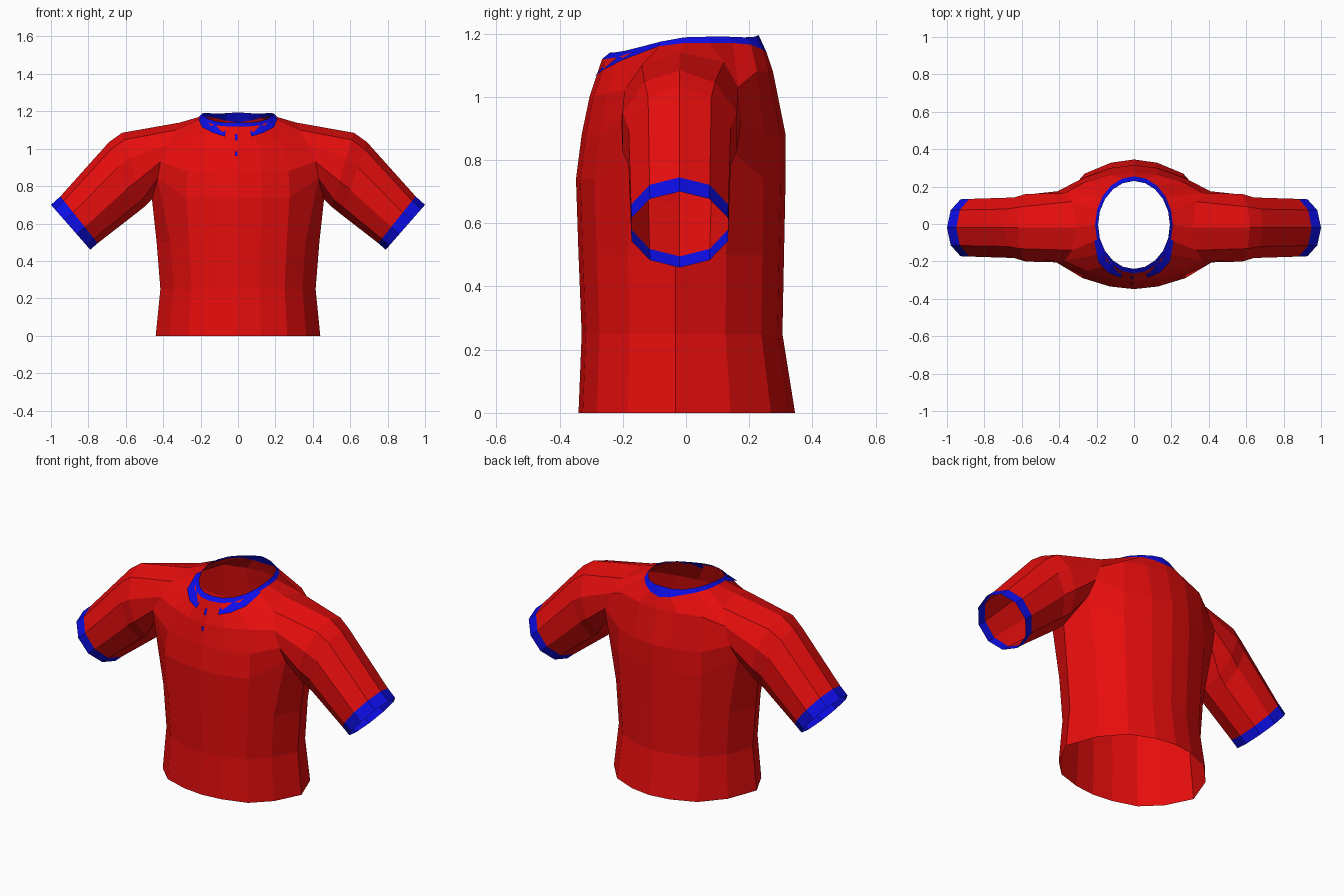
import bpy, bmesh
from math import sin, cos, pi
from mathutils import Vector as V

if "Cube" in bpy.data.objects:
    bpy.data.objects.remove(bpy.data.objects["Cube"], do_unlink=True)


def material(name, rgb):
    m = bpy.data.materials.new(name)
    m.use_nodes = True
    m.diffuse_color = (*rgb, 1)
    m.node_tree.nodes["Principled BSDF"].inputs["Base Color"].default_value = (*rgb, 1)
    return m


red = material("red cloth", (0.8, 0.004, 0.004))
blue = material("blue trim", (0.004, 0.004, 0.8))


def build(name, strips, mat, mirror=True):
    """Skin each (lower row, upper row) pair of points with quads, then mirror."""
    bm = bmesh.new()
    for low, high in strips:
        for i in range(len(low) - 1):
            quad = (low[i], low[i + 1], high[i + 1], high[i])
            bm.faces.new([bm.verts.new(p) for p in quad])
    bmesh.ops.remove_doubles(bm, verts=bm.verts, dist=0.0005)
    bmesh.ops.recalc_face_normals(bm, faces=bm.faces)
    mesh = bpy.data.meshes.new(name)
    bm.to_mesh(mesh)
    bm.free()
    mesh.materials.append(mat)
    ob = bpy.data.objects.new(name, mesh)
    bpy.context.collection.objects.link(ob)
    if mirror:
        mod = ob.modifiers.new("Mirror", "MIRROR")
        mod.merge_threshold = 0.001
    return ob


# Torso cross-section, front centre round to back centre
PROFILE = [(0, -1), (.28, -.96), (.6, -.83), (.83, -.54), (1, -.1),
           (.85, .41), (.6, .78), (.28, .95), (0, 1)]


def torso_row(z, w, front, back):
    return [V((w * x, y * (front if y < 0 else back), z)) for x, y in PROFILE]


# Armhole loop, from the armpit up the front, over the top, down the back
arm = [V(p) for p in [
    (.46, -.03, .73), (.43, -.17, .84), (.415, -.205, .93), (.37, -.195, 1.02),
    (.33, -.14, 1.10), (.31, -.02, 1.14), (.33, .12, 1.11), (.37, .165, 1.03),
    (.41, .175, .93), (.43, .13, .84)]]

# Lower torso rows
rows = [torso_row(0, .44, .34, .345), torso_row(.25, .415, .33, .305),
        torso_row(.5, .435, .34, .31)]
chest = torso_row(.74, .46, .348, .315)
chest[3:6] = [arm[1], arm[0], arm[9]]
rows.append(chest)

# Upper chest and back, on both sides of the armhole
upper = torso_row(.88, .45, .33, .315)
yoke_front = [V((0, -.305, 1)), V((.12, -.292, 1)), V((.25, -.25, 1.01))]
yoke_back = [V((.26, .225, 1.08)), V((.13, .262, 1.08)), V((0, .275, 1.08))]

# Neck opening and collar rim
NECK_Z = [1.12, 1.12, 1.125, 1.145, 1.16, 1.17, 1.17, 1.17, 1.165, 1.15, 1.14]
RIM_Z = [1.14, 1.14, 1.145, 1.158, 1.175, 1.188, 1.19, 1.19, 1.188, 1.19, 1.195]


def neck_loop(rx, ry, heights):
    return [V((rx * sin(i * pi / 10), -.005 - ry * cos(i * pi / 10), z))
            for i, z in enumerate(heights)]


neck = neck_loop(.208, .26, NECK_Z)
rim = neck_loop(.192, .235, RIM_Z)

strips = list(zip(rows, rows[1:]))
strips += [(chest[:4], upper[:3] + [arm[2]]),
           (upper[:3] + [arm[2]], yoke_front + [arm[3]]),
           (chest[5:], [arm[8]] + upper[6:]),
           ([arm[8]] + upper[6:], [arm[7]] + yoke_back),
           (yoke_front + arm[3:8] + yoke_back, neck)]


# Sleeve rings
def sleeve_ring(top, bottom, half_depth):
    t, b = V((top[0], -.02, top[1])), V((bottom[0], -.02, bottom[1]))
    mid, up = (t + b) / 2, (t - b) / 2
    return [mid - up * cos(k * pi / 5) - V((0, half_depth * sin(k * pi / 5), 0))
            for k in range(10)]


shoulder = sleeve_ring((.62, 1.085), (.50, .69), .19)
upper_arm = sleeve_ring((.69, 1.035), (.55, .65), .17)
hem = sleeve_ring((.95, .745), (.75, .495), .162)
end = sleeve_ring((1.0, .70), (.79, .46), .16)
closed = [r + r[:1] for r in (arm, shoulder, upper_arm, hem, end)]
strips += list(zip(closed[:4], closed[1:4]))

build("shirt_body", strips, red)
build("sleeve_cuffs", [(closed[3], closed[4])], blue)

# Collar band with folded front flaps
build("collar_band", [(neck, rim)], blue)
flap = [V(p) for p in [(.07, -.288, 1.065), (.135, -.262, 1.085),
                       (.192, -.203, 1.115), (.212, -.09, 1.158)]]
build("collar_flaps", [(flap, rim[1:5])], blue)

# Front fastening marks
for label, z0, z1 in (("lower", .96, .985), ("upper", 1.045, 1.08)):
    edge = [[V((x, -.312 + .375 * (z - 1) if z > 1 else -.312 + .21 * (z - 1), z))
             for x in (-.017, -.003)] for z in (z0, z1)]
    build(label + "_button_tab", [edge], blue, mirror=False)
